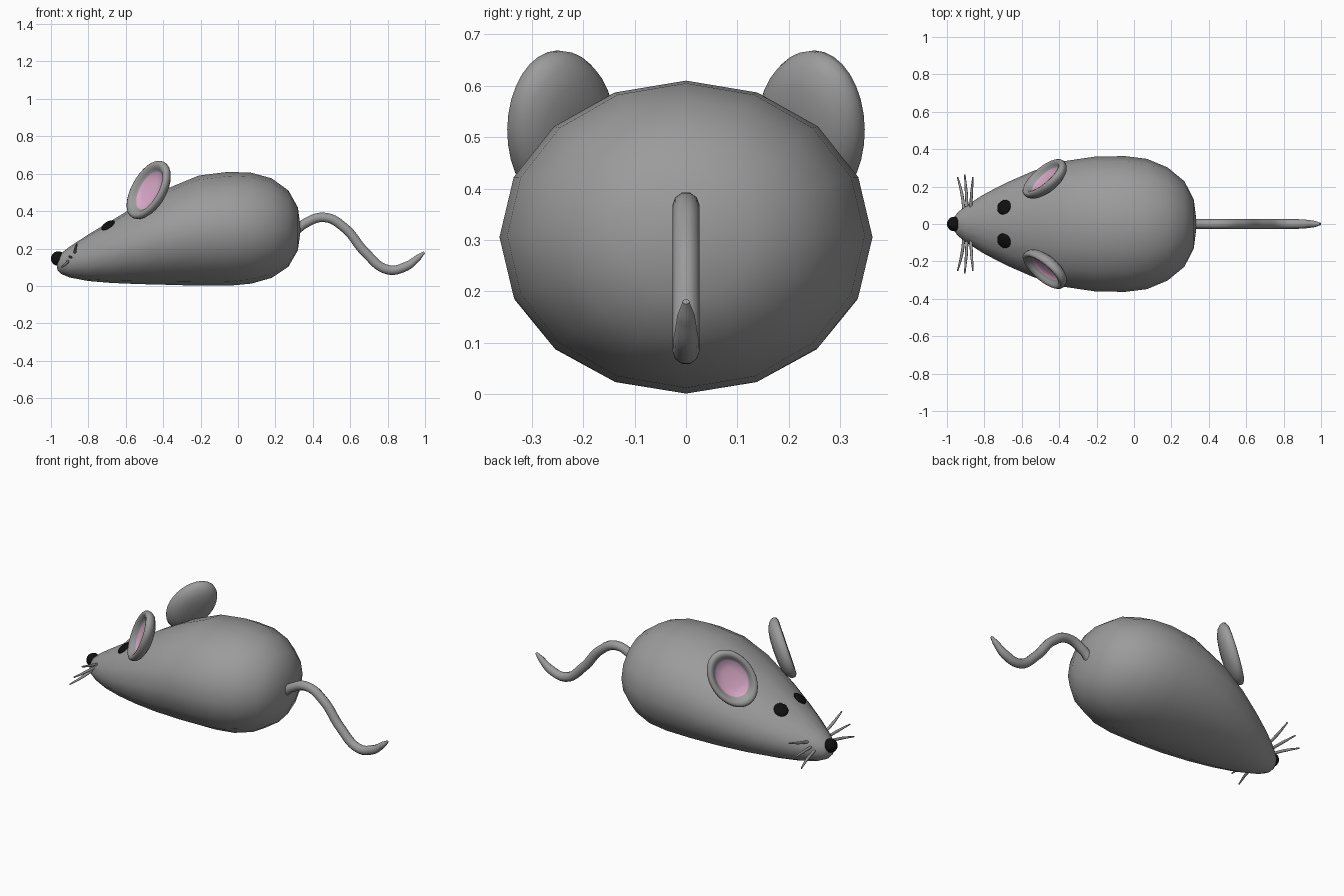
import bpy, bmesh, math
from mathutils import Vector, Matrix

if "Cube" in bpy.data.objects:
    bpy.data.objects.remove(bpy.data.objects["Cube"])


def material(name, rgb):
    m = bpy.data.materials.new(name)
    m.diffuse_color = (*rgb, 1)
    m.use_nodes = True
    m.node_tree.nodes["Principled BSDF"].inputs["Base Color"].default_value = m.diffuse_color
    return m


black = material("black", (0.005, 0.005, 0.005))
grey = material("grey", (0.33, 0.33, 0.33))
pink = material("pink", (0.70, 0.40, 0.58))


def loft(name, rings, start, end):
    """Skin equal-sized rings of points, closing both ends to a pole."""
    bm = bmesh.new()
    loops = [[bm.verts.new(p) for p in r] for r in rings]
    n = len(loops[0])
    for a, b in zip(loops, loops[1:]):
        for i in range(n):
            j = (i + 1) % n
            bm.faces.new((a[i], a[j], b[j], b[i]))
    for pole, loop in ((start, loops[0]), (end, loops[-1])):
        v = bm.verts.new(pole)
        for i in range(n):
            bm.faces.new((v, loop[i], loop[(i + 1) % n]))
    bmesh.ops.recalc_face_normals(bm, faces=bm.faces)
    me = bpy.data.meshes.new(name)
    bm.to_mesh(me)
    bm.free()
    me.materials.append(grey)
    me.shade_smooth()
    ob = bpy.data.objects.new(name, me)
    bpy.context.collection.objects.link(ob)
    return ob


def ellipsoid(name, loc, scale, normal, mat):
    bpy.ops.mesh.primitive_uv_sphere_add(segments=24, ring_count=16, radius=1)
    ob = bpy.context.object
    ob.name = name
    ob.matrix_world = (Matrix.Translation(loc)
                       @ Vector(normal).to_track_quat('Z', 'Y').to_matrix().to_4x4()
                       @ Matrix.Diagonal((*scale, 1)))
    ob.data.materials.append(mat)
    ob.data.shade_smooth()


def tube(name, points, radius, res):
    """Smooth round tube; points are (x, y, z, radius factor)."""
    cu = bpy.data.curves.new(name, 'CURVE')
    cu.dimensions = '3D'
    cu.bevel_depth, cu.bevel_resolution = radius, 3
    cu.resolution_u, cu.use_fill_caps = res, True
    cu.materials.append(grey)
    s = cu.splines.new('BEZIER')
    s.bezier_points.add(len(points) - 1)
    for bp, p in zip(s.bezier_points, points):
        bp.co, bp.radius = p[:3], p[3]
        bp.handle_left_type = bp.handle_right_type = 'AUTO'
    ob = bpy.data.objects.new(name, cu)
    bpy.context.collection.objects.link(ob)
    bpy.ops.object.select_all(action='DESELECT')
    bpy.context.view_layer.objects.active = ob
    ob.select_set(True)
    bpy.ops.object.convert(target='MESH')


# body: 16-sided sections given as (x, bottom, top, half width)
sections = [
    (-0.965, 0.085, 0.150, 0.030), (-0.945, 0.064, 0.175, 0.060),
    (-0.90, 0.045, 0.210, 0.097), (-0.80, 0.026, 0.275, 0.160),
    (-0.68, 0.016, 0.347, 0.222), (-0.54, 0.010, 0.432, 0.283),
    (-0.38, 0.006, 0.520, 0.335), (-0.21, 0.001, 0.590, 0.360),
    (-0.05, 0.001, 0.610, 0.363), (0.07, 0.012, 0.605, 0.348),
    (0.18, 0.043, 0.575, 0.302), (0.27, 0.103, 0.510, 0.228),
    (0.32, 0.190, 0.420, 0.130)]
rings = []
for x, lo, hi, w in sections:
    ring = []
    for i in range(16):
        a = math.tau * i / 16
        ring.append((x, w * math.sin(a), (lo + hi) / 2 + (hi - lo) / 2 * math.cos(a)))
    rings.append(ring)
loft("body", rings, (-0.97, 0, 0.118), (0.336, 0, 0.305))

# nose
ellipsoid("nose", (-0.961, 0, 0.146), (0.039, 0.039, 0.039), (0, 0, 1), black)

# tail
tube("tail", [(0.28, 0, 0.265, 1), (0.36, 0, 0.335, 1), (0.465, 0, 0.366, 1),
              (0.57, 0, 0.31, 1), (0.68, 0, 0.18, 1), (0.80, 0, 0.087, 1),
              (0.90, 0, 0.105, 0.95), (0.965, 0, 0.153, 0.65), (0.996, 0, 0.18, 0.25)],
     0.0265, 8)

# ear cross-section from the back of the shell over the rim into the dish
ear_profile = [(0.35, -0.047), (0.65, -0.040), (0.87, -0.024), (0.97, -0.007),
               (1.0, 0.008), (0.98, 0.023), (0.90, 0.031), (0.80, 0.027),
               (0.72, 0.014), (0.65, 0.001), (0.35, -0.008)]
EAR_A, EAR_B, LEAN = 0.124, 0.174, math.radians(31)

for side, label in ((1, "left"), (-1, "right")):
    # ear: tall oval facing forward and outward, leaning back
    n = Vector((-0.70, 0.64 * side, 0.30)).normalized()
    level = Vector((0.675, 0.737 * side, 0)).normalized()
    rise = Vector((0.22, -0.20 * side, 0.954)).normalized()
    up = rise * math.cos(LEAN) + level * math.sin(LEAN)
    across = level * math.cos(LEAN) - rise * math.sin(LEAN)
    c = Vector((-0.472, 0.237 * side, 0.51))
    rings = [[c + n * d + across * (EAR_A * r * math.cos(math.tau * i / 32))
              + up * (EAR_B * r * math.sin(math.tau * i / 32)) for i in range(32)]
             for r, d in ear_profile]
    ear = loft(label + "_ear", rings, c - n * 0.049, c - n * 0.010)
    ear.data.materials.append(pink)
    for f in ear.data.polygons:
        local = f.center - c
        r = math.hypot(local.dot(across) / EAR_A, local.dot(up) / EAR_B)
        if r < 0.65 and local.dot(n) > -0.02:
            f.material_index = 1

    # eye
    ellipsoid(label + "_eye", (-0.695, 0.09 * side, 0.324), (0.041, 0.041, 0.014),
              (-0.5, 0.33 * side, 0.8), black)

    # whiskers fan from low front to high back
    for k, (bx, bz, tx, ty, tz) in enumerate([(-0.908, 0.135, -0.943, 0.250, 0.100),
                                              (-0.892, 0.152, -0.905, 0.264, 0.158),
                                              (-0.873, 0.170, -0.861, 0.250, 0.228)]):
        tube(f"{label}_whisker_{k + 1}",
             [(bx, 0.06 * side, bz, 1),
              ((bx * 0.65 + tx * 0.35), (0.035 + ty / 2) * side, (bz + tz) / 2, 1),
              (tx, ty * side, tz, 0.5)], 0.008, 6)
